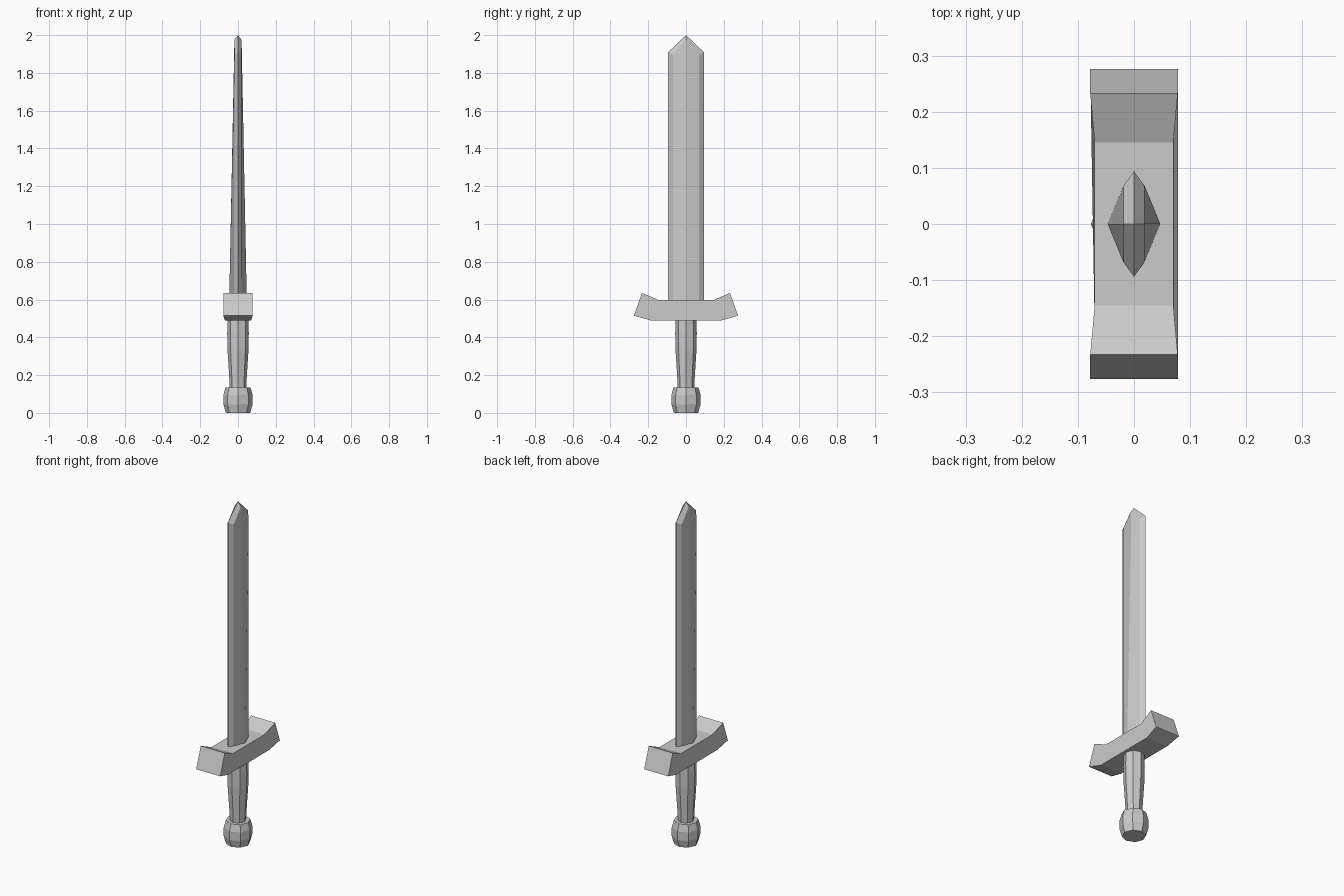
import bpy, bmesh, math

if "Cube" in bpy.data.objects:
    bpy.data.objects.remove(bpy.data.objects["Cube"])


def make(name, verts, faces):
    mesh = bpy.data.meshes.new(name)
    mesh.from_pydata(verts, [], faces)
    bm = bmesh.new()
    bm.from_mesh(mesh)
    bmesh.ops.recalc_face_normals(bm, faces=bm.faces)
    bm.to_mesh(mesh)
    bm.free()
    obj = bpy.data.objects.new(name, mesh)
    bpy.context.collection.objects.link(obj)
    return obj


def loft(rings, caps=True):
    """Join equal-length rings with quads, optionally capping both ends."""
    n = len(rings[0])
    verts = [p for ring in rings for p in ring]
    faces = [(r * n + i, r * n + (i + 1) % n, (r + 1) * n + (i + 1) % n, (r + 1) * n + i)
             for r in range(len(rings) - 1) for i in range(n)]
    if caps:
        faces += [tuple(range(n)), tuple(range(len(verts) - n, len(verts)))]
    return verts, faces


def lathe(name, profile, sides=8):
    steps = [2 * math.pi * i / sides for i in range(sides)]
    rings = [[(r * math.cos(a), r * math.sin(a), z) for a in steps] for r, z in profile]
    return make(name, *loft(rings))


# Pommel and grip: eight-sided turned parts
lathe("pommel", [(0.064, 0), (0.077, 0.045), (0.077, 0.095), (0.066, 0.135)])
lathe("grip", [(0.043, 0.12), (0.047, 0.2), (0.056, 0.34), (0.057, 0.42), (0.056, 0.5)])

# Crossguard: upswept side profile, widening towards the ends (y, z, half width)
half = [(0.19, 0.49, 0.07), (0.276, 0.515, 0.078), (0.233, 0.635, 0.078), (0.145, 0.597, 0.07)]
profile = half + [(-y, z, w) for y, z, w in reversed(half)]
guard = make("crossguard", *loft([[(s * w, y, z) for y, z, w in profile] for s in (-1, 1)]))


# Blade: ridged section with bevelled edges, ridge thinning towards the point
def section(ridge, z_edge, z_bevel, z_ridge):
    quarter = [(ridge, 0, z_ridge), (0.019, 0.068, z_bevel), (0, 0.094, z_edge), (-0.019, 0.068, z_bevel)]
    return quarter + [(-x, -y, z) for x, y, z in quarter]


verts, faces = loft([section(0.047, 0.57, 0.57, 0.57), section(0.019, 1.91, 1.895, 1.975)], caps=False)
tip = len(verts)
verts.append((0, 0, 2))
faces.append(tuple(range(8)))
# Four facets run from the bevels up to the tip
for a in (8, 10, 12, 14):
    b, c = a + 1, 8 + (a + 2 - 8) % 8
    faces.append((a, b, c, tip))
make("blade", verts, faces)
